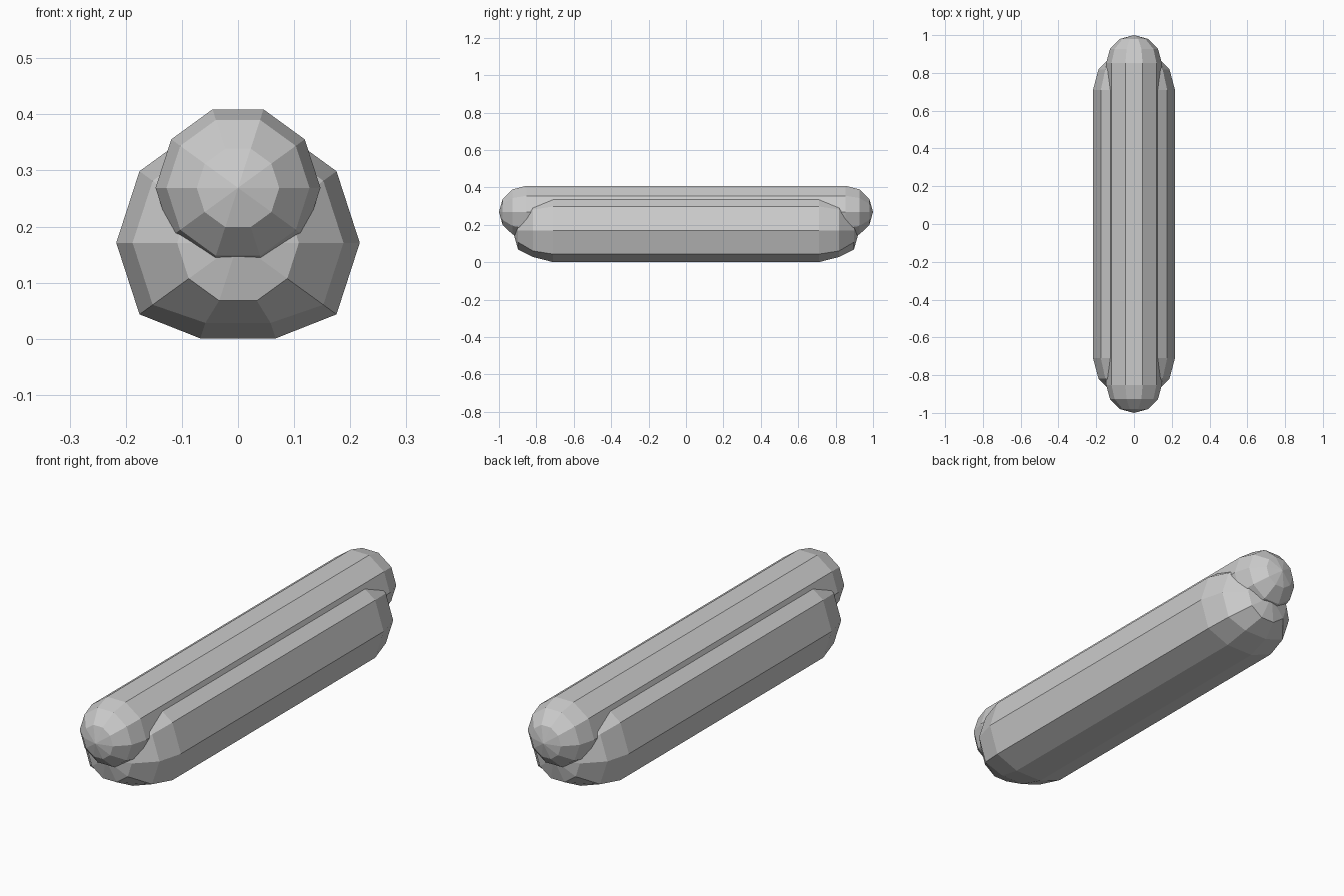
import bpy
import bmesh
from math import sin, cos, pi

cube = bpy.data.objects.get("Cube")
if cube:
    bpy.data.objects.remove(cube, do_unlink=True)

SIDES = 10
CAP_STEPS = 3

grey = bpy.data.materials.new("light grey")
grey.use_nodes = True
colour = (0.6, 0.6, 0.6, 1)
grey.diffuse_color = colour
grey.node_tree.nodes["Principled BSDF"].inputs["Base Color"].default_value = colour


def capsule(name, radius, length, height, lift=0):
    """Low-poly round-ended bar along y; lift raises the lowest vertices."""
    bm = bmesh.new()
    straight = length / 2 - radius
    # Ring stations from the front cap to the back cap
    stations = []
    for i in range(1, CAP_STEPS + 1):
        a = i * pi / 2 / CAP_STEPS
        stations.append((-straight - radius * cos(a), radius * sin(a)))
    stations += [(-y, r) for y, r in reversed(stations)]
    rings = []
    for y, r in stations:
        ring = []
        for k in range(SIDES):
            a = 2 * pi * k / SIDES
            z = r * sin(a)
            if z < -0.75 * radius:
                z += lift
            ring.append(bm.verts.new((r * cos(a), y, z + height)))
        rings.append(ring)
    # Skin between rings
    for a, b in zip(rings, rings[1:]):
        for k in range(SIDES):
            n = (k + 1) % SIDES
            bm.faces.new((a[k], a[n], b[n], b[k]))
    # Pole fans
    for ring, y in ((rings[0], -length / 2), (rings[-1], length / 2)):
        pole = bm.verts.new((0, y, height))
        for k in range(SIDES):
            bm.faces.new((ring[k], ring[(k + 1) % SIDES], pole))
    bmesh.ops.recalc_face_normals(bm, faces=bm.faces)
    mesh = bpy.data.meshes.new(name)
    bm.to_mesh(mesh)
    bm.free()
    mesh.materials.append(grey)
    obj = bpy.data.objects.new(name, mesh)
    bpy.context.collection.objects.link(obj)
    return obj


# Flat-bottomed bun with the sausage sunk into its top
capsule("bun", 0.217, 1.854, 0.171, lift=0.036)
capsule("sausage", 0.147, 2.0, 0.269)
